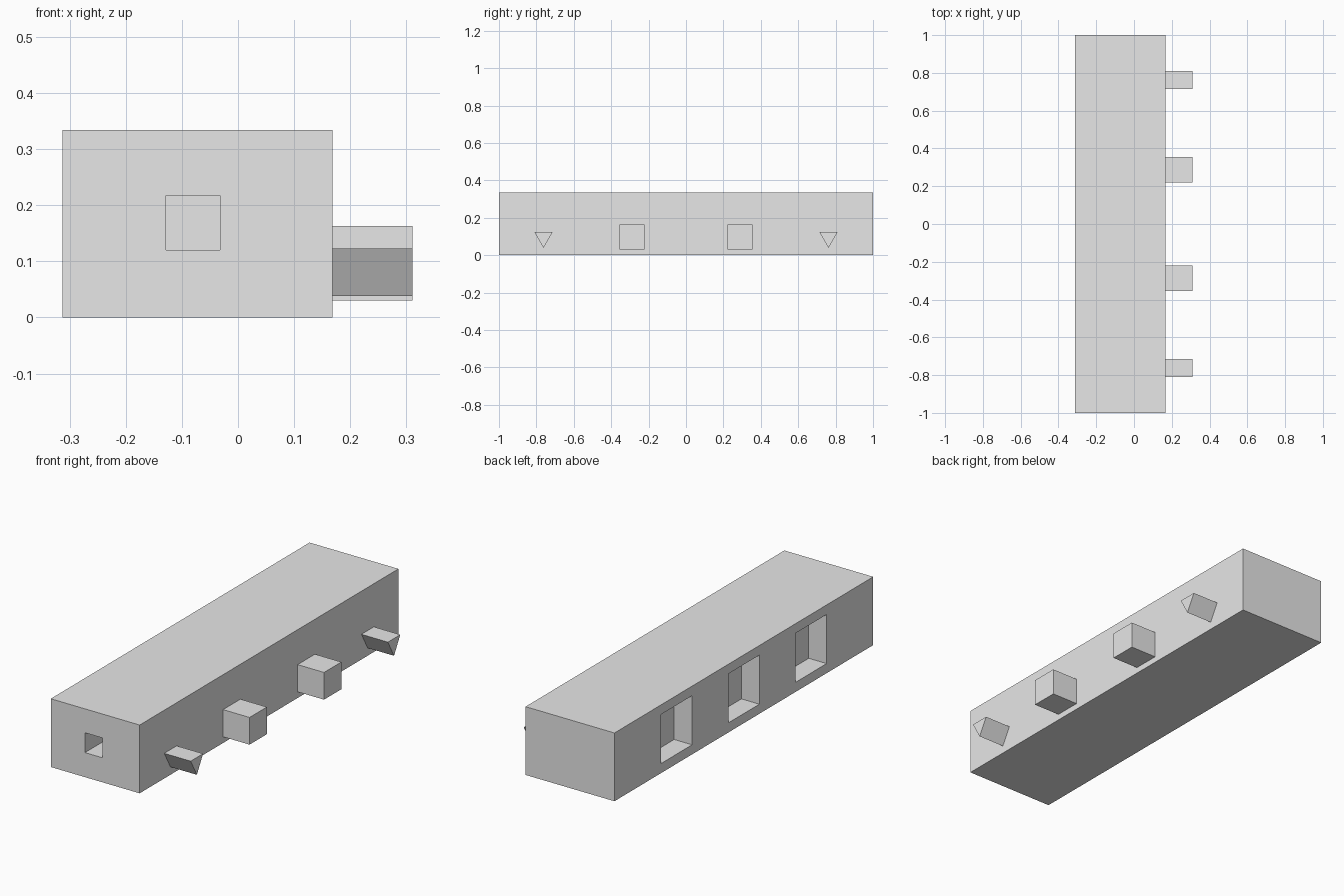
import bpy
import bmesh

cube = bpy.data.objects.get("Cube")
if cube:
    bpy.data.objects.remove(cube, do_unlink=True)

# Single plain grey
GREY = (0.8, 0.8, 0.8, 1.0)
grey = bpy.data.materials.new("light_grey")
grey.use_nodes = True
grey.diffuse_color = GREY
grey.node_tree.nodes["Principled BSDF"].inputs["Base Color"].default_value = GREY


def add_object(name, bm):
    bmesh.ops.recalc_face_normals(bm, faces=bm.faces)
    mesh = bpy.data.meshes.new(name)
    bm.to_mesh(mesh)
    bm.free()
    mesh.materials.append(grey)
    obj = bpy.data.objects.new(name, mesh)
    bpy.context.collection.objects.link(obj)
    return obj


def prism(name, profile, x0, x1):
    """Extrude a (y, z) outline along x."""
    bm = bmesh.new()
    face = bm.faces.new([bm.verts.new((x0, y, z)) for y, z in profile])
    ext = bmesh.ops.extrude_face_region(bm, geom=[face])
    verts = [v for v in ext["geom"] if isinstance(v, bmesh.types.BMVert)]
    bmesh.ops.translate(bm, verts=verts, vec=(x1 - x0, 0, 0))
    return add_object(name, bm)


def box(name, x, y, z):
    return prism(name, [(y[0], z[0]), (y[1], z[0]), (y[1], z[1]), (y[0], z[1])], *x)


LEFT, RIGHT, TIP = -0.313, 0.168, 0.311
HEIGHT = 0.334

# Long body with recessed openings
body = box("body", (LEFT, RIGHT), (-1, 1), (0, HEIGHT))
cutters = [box("front_recess_cutter", (-0.128, -0.032), (-1.1, -0.76), (0.12, 0.217))]
for i, y in enumerate((-0.52, 0, 0.52)):
    cutters.append(box(f"side_recess_cutter_{i + 1}", (LEFT - 0.1, LEFT + 0.097),
                       (y - 0.12, y + 0.12), (0.047, 0.287)))
for cutter in cutters:
    cutter.hide_render = True
    cutter.hide_viewport = True
    cutter.display_type = 'WIRE'
    mod = body.modifiers.new(cutter.name, 'BOOLEAN')
    mod.operation = 'DIFFERENCE'
    mod.solver = 'EXACT'
    mod.object = cutter

# Bake the cuts and discard the cutters
bpy.context.view_layer.update()
graph = bpy.context.evaluated_depsgraph_get()
cut_mesh = bpy.data.meshes.new_from_object(body.evaluated_get(graph))
body.modifiers.clear()
body.data = cut_mesh
for cutter in cutters:
    bpy.data.objects.remove(cutter, do_unlink=True)

# Square and triangular pegs, mirrored front to back
for side, s in (("front", -1), ("back", 1)):
    y = s * 0.288
    box(f"{side}_square_peg", (RIGHT, TIP), (y - 0.067, y + 0.067), (0.03, 0.163))
    y = s * 0.762
    prism(f"{side}_triangle_peg",
          [(y - 0.048, 0.123), (y, 0.038), (y + 0.048, 0.123)], RIGHT, TIP)
